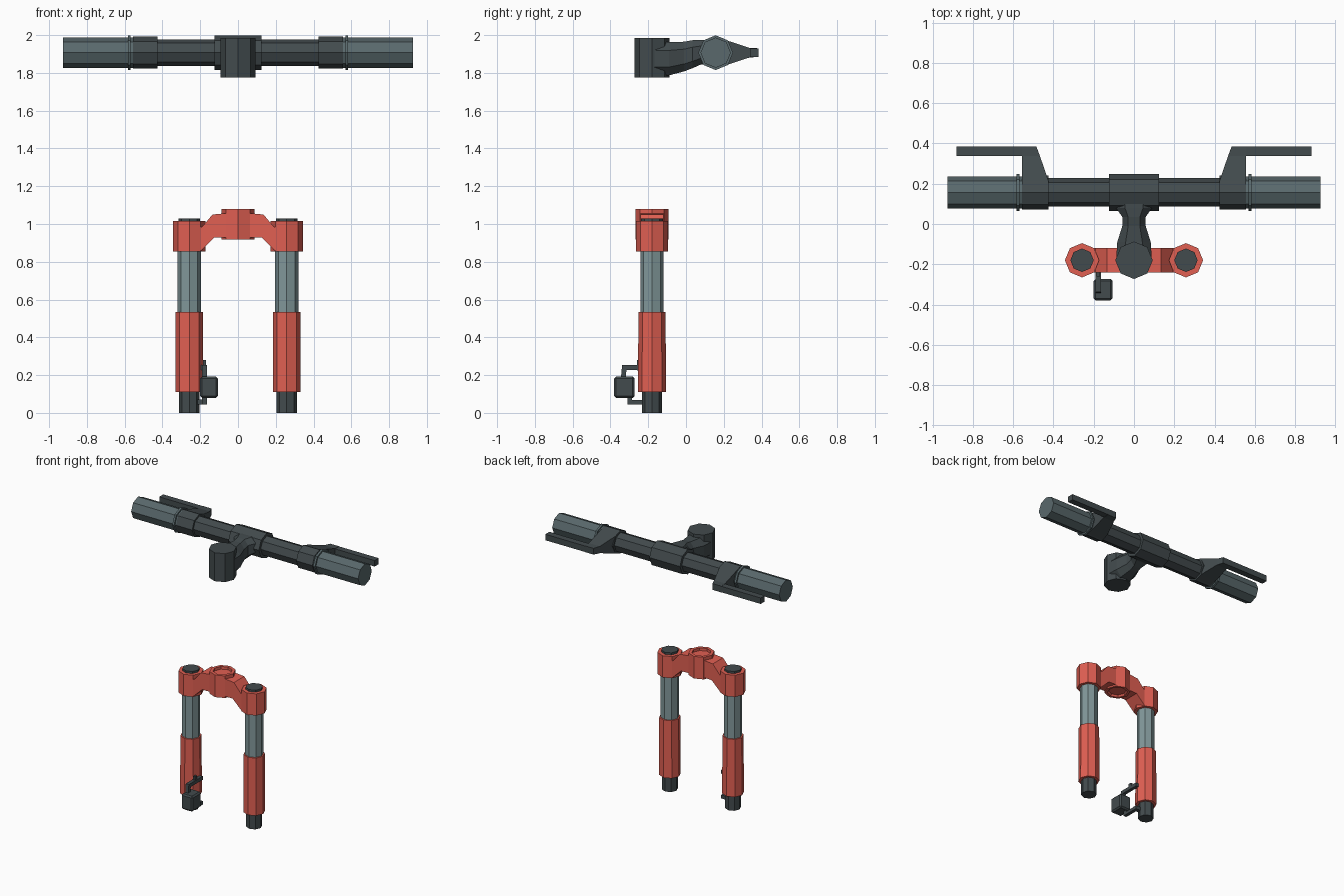
import bpy, bmesh
from math import cos, sin, pi

if "Cube" in bpy.data.objects:
    bpy.data.objects.remove(bpy.data.objects["Cube"])


def material(name, rgb):
    m = bpy.data.materials.new(name)
    m.diffuse_color = (*rgb, 1)
    m.use_nodes = True
    m.node_tree.nodes["Principled BSDF"].inputs["Base Color"].default_value = m.diffuse_color
    return m


DARK = material("dark_metal", (0.055, 0.07, 0.075))
GRIP = material("grey_rubber", (0.10, 0.14, 0.15))
STEEL = material("pale_metal", (0.22, 0.31, 0.32))
RED = material("red_paint", (0.75, 0.115, 0.085))


def loft(name, rings, mat):
    """Skin matching rings of points and cap both ends."""
    bm = bmesh.new()
    vs = [[bm.verts.new(p) for p in r] for r in rings]
    n = len(rings[0])
    for a, b in zip(vs, vs[1:]):
        for i in range(n):
            j = (i + 1) % n
            bm.faces.new((a[i], a[j], b[j], b[i]))
    bm.faces.new(vs[0])
    bm.faces.new(vs[-1])
    bmesh.ops.recalc_face_normals(bm, faces=bm.faces)
    me = bpy.data.meshes.new(name)
    bm.to_mesh(me)
    bm.free()
    me.materials.append(mat)
    ob = bpy.data.objects.new(name, me)
    bpy.context.collection.objects.link(ob)
    return ob


def octagon(r):
    return [(r * cos(i * pi / 4), r * sin(i * pi / 4)) for i in range(8)]


def upright(name, x, steps, mat):
    """Eight-sided turned part on the fork plane; steps are (radius, z)."""
    return loft(name, [[(x + a, FY + b, z) for a, b in octagon(r)] for r, z in steps], mat)


def barrel(name, s, x0, x1, r, mat):
    """Eight-sided part along the handlebar, on side s."""
    return loft(name, [[(s * x, BY + a, BZ + b) for a, b in octagon(r)] for x in (x0, x1)], mat)


def rect(x0, x1, y, z0, z1):
    return [(x0, y, z0), (x1, y, z0), (x1, y, z1), (x0, y, z1)]


FY = -0.18            # fork plane
BY, BZ = 0.157, 1.907  # handlebar axis

# Handlebar
barrel("handlebar_tube", 1, -0.57, 0.57, 0.071, DARK)
barrel("handlebar_clamp", 1, -0.125, 0.125, 0.092, DARK)
for s, side in ((-1, "left"), (1, "right")):
    barrel(side + "_lever_collar", s, 0.425, 0.557, 0.085, DARK)
    barrel(side + "_grip_flange", s, 0.568, 0.583, 0.092, GRIP)
    barrel(side + "_grip", s, 0.555, 0.927, 0.08, GRIP)
    # Lever bracket and lever blade
    loft(side + "_lever_bracket", [
        rect(s * 0.425, s * 0.557, 0.17, BZ - 0.08, BZ + 0.08),
        rect(s * 0.425, s * 0.557, 0.215, BZ - 0.065, BZ + 0.065),
        rect(s * 0.467, s * 0.557, 0.338, BZ - 0.025, BZ + 0.025),
        rect(s * 0.485, s * 0.557, 0.385, BZ - 0.023, BZ + 0.023)], DARK)
    loft(side + "_brake_lever", [
        rect(s * 0.53, s * 0.88, y, BZ - 0.022, BZ + 0.022) for y in (0.338, 0.385)], DARK)

# Stem
upright("stem_head", 0, [(0.093, 1.775), (0.093, 1.985)], DARK)


def stem_section(y, w, z0, z1):
    c, h = (z0 + z1) / 2, (z1 - z0) / 2
    k = 0.5
    return [(x * w, y, c + z * h) for x, z in
            ((1, -k), (1, k), (k, 1), (-k, 1), (-1, k), (-1, -k), (-k, -1), (k, -1))]


loft("stem_arm", [stem_section(*a) for a in (
    (-0.17, 0.088, 1.785, 1.965), (-0.09, 0.083, 1.787, 1.963), (-0.01, 0.058, 1.808, 1.965),
    (0.035, 0.058, 1.825, 1.973), (0.08, 0.09, 1.845, 1.975), (0.14, 0.09, 1.85, 1.975))], DARK)

# Fork legs
for s, side in ((-1, "left"), (1, "right")):
    x = s * 0.258
    upright(side + "_fork_foot", x, [(0.054, 0), (0.054, 0.13)], DARK)
    upright(side + "_fork_lower", x, [(0.074, 0.11), (0.072, 0.535)], RED)
    upright(side + "_fork_tube", x, [(0.062, 0.5), (0.062, 0.9)], STEEL)
    upright(side + "_crown_socket", x, [(0.085, 0.855), (0.085, 1.015)], RED)
    upright(side + "_fork_cap", x, [(0.058, 1.0), (0.058, 1.03)], DARK)
    # Crown bridge arm
    profile = ((0.03, 0.93), (0.125, 0.928), (0.195, 0.86), (0.22, 0.86),
               (0.22, 0.985), (0.19, 0.985), (0.135, 1.05), (0.03, 1.06))
    loft(side + "_crown_arm", [[(s * a, y, z) for a, z in profile]
                               for y in (FY - 0.06, FY + 0.06)], RED)

# Crown hub with a shallow socket on top
upright("crown_hub", 0, [(0.06, 0.93), (0.07, 0.917), (0.088, 0.917), (0.088, 1.08),
                         (0.065, 1.08), (0.065, 1.06)], RED)

# Brake caliper block with chamfered edges
block = [rect(-0.2, -0.107, y, 0.08, 0.193) for y in (-0.38, -0.272)]
caliper = loft("brake_caliper", block, DARK)
bev = caliper.modifiers.new("chamfer", "BEVEL")
bev.width = 0.01
bev.segments = 1

# Caliper mounting arms, bent in side view
upper = ((-0.18, 0.228), (-0.315, 0.228), (-0.32, 0.18), (-0.345, 0.18), (-0.338, 0.254), (-0.18, 0.254))
lower = ((-0.18, 0.045), (-0.31, 0.045), (-0.31, 0.09), (-0.285, 0.09), (-0.285, 0.068), (-0.18, 0.068))
for name, prof in (("upper_caliper_arm", upper), ("lower_caliper_arm", lower)):
    loft(name, [[(x, y, z) for y, z in prof] for x in (-0.19, -0.165)], DARK)
for name, z in (("upper_caliper_lug", 0.24), ("lower_caliper_lug", 0.057)):
    loft(name, [rect(-0.24, -0.165, y, z - 0.013, z + 0.013) for y in (-0.205, -0.175)], DARK)
loft("caliper_link", [rect(-0.185, -0.17, y, 0.225, 0.28) for y in (-0.26, -0.235)], DARK)
